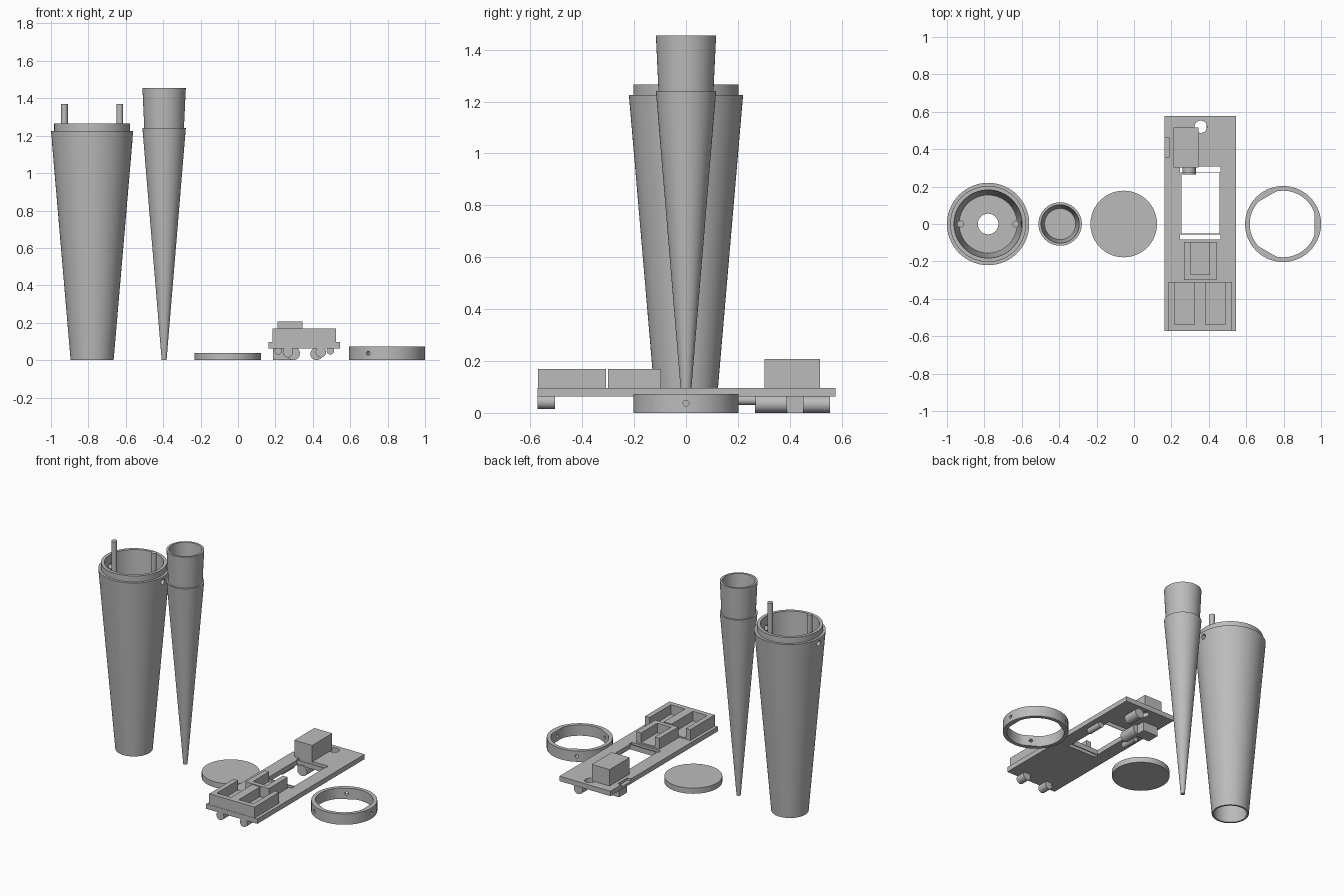
import bpy, bmesh, math
from mathutils import Matrix, Vector

if "Cube" in bpy.data.objects:
    bpy.data.objects.remove(bpy.data.objects["Cube"])

grey = bpy.data.materials.new("plain_grey")
grey.diffuse_color = (0.5, 0.5, 0.5, 1)
grey.use_nodes = True
grey.node_tree.nodes["Principled BSDF"].inputs["Base Color"].default_value = grey.diffuse_color


def finish(name, bm, smooth=True):
    bmesh.ops.recalc_face_normals(bm, faces=bm.faces)
    me = bpy.data.meshes.new(name)
    bm.to_mesh(me)
    bm.free()
    me.materials.append(grey)
    ob = bpy.data.objects.new(name, me)
    bpy.context.collection.objects.link(ob)
    if smooth:
        shade(ob)
    return ob


def activate(ob):
    bpy.ops.object.select_all(action='DESELECT')
    ob.select_set(True)
    bpy.context.view_layer.objects.active = ob


def shade(ob):
    activate(ob)
    bpy.ops.object.shade_smooth_by_angle(angle=math.radians(30))


def lathe(name, profile, x, steps=72):
    """Turn a closed (radius, height) profile around a vertical axis at x."""
    bm = bmesh.new()
    vs = [bm.verts.new((r, 0, z)) for r, z in profile]
    es = [bm.edges.new((vs[i], vs[(i + 1) % len(vs)])) for i in range(len(vs))
          if profile[i][0] > 0 or profile[(i + 1) % len(vs)][0] > 0]
    bmesh.ops.spin(bm, geom=vs + es, axis=(0, 0, 1), cent=(0, 0, 0),
                   angle=2 * math.pi, steps=steps)
    bmesh.ops.remove_doubles(bm, verts=bm.verts, dist=1e-5)
    bmesh.ops.translate(bm, verts=bm.verts, vec=(x, 0, 0))
    return finish(name, bm)


def box(name, x0, x1, y0, y1, z0, z1):
    bm = bmesh.new()
    m = Matrix.Translation(((x0 + x1) / 2, (y0 + y1) / 2, (z0 + z1) / 2)) \
        @ Matrix.Diagonal((x1 - x0, y1 - y0, z1 - z0, 1))
    bmesh.ops.create_cube(bm, size=1, matrix=m)
    return finish(name, bm, False)


def rod(name, a, b, r, seg=32):
    """Cylinder between two points."""
    a, b = Vector(a), Vector(b)
    bm = bmesh.new()
    m = Matrix.Translation((a + b) / 2) @ (b - a).to_track_quat('Z', 'Y').to_matrix().to_4x4()
    bmesh.ops.create_cone(bm, cap_ends=True, segments=seg, radius1=r, radius2=r,
                          depth=(b - a).length, matrix=m)
    return finish(name, bm)


def cut(ob, *cutters):
    for c in cutters:
        c.hide_render = True
        mod = ob.modifiers.new("cut", 'BOOLEAN')
        mod.operation, mod.solver, mod.object = 'DIFFERENCE', 'EXACT', c
        activate(ob)
        bpy.ops.object.modifier_apply(modifier=mod.name)
        bpy.data.objects.remove(c)
    shade(ob)


# Large hollow tapered tube with a stepped rim and a pierced inner floor
TX = -0.78
tube = lathe("large_tube", [(.103, 0), (.115, 0), (.22, 1.225), (.203, 1.225), (.203, 1.265),
                            (.182, 1.265), (.155, .85), (.055, .85), (.055, .83), (.153, .83)], TX)
cut(tube, rod("hole_cutter", (TX - .3, 0, 1.19), (TX + .3, 0, 1.19), .018))
for s in (-1, 1):
    rod("rim_peg", (TX + s * .148, 0, .95), (TX + s * .148, 0, 1.37), .018)

# Slim cone with a flared socket on top
lathe("slim_cone", [(0, 0), (.013, 0), (.116, 1.24), (.106, 1.24), (.116, 1.455),
                    (.102, 1.455), (.083, 1.22), (0, 1.22)], -.395)

# Flat lid disc
rod("lid_disc", (-.055, 0, 0), (-.055, 0, .038), .178, 72)

# Collar ring: bore flattened at three bosses, each with a radial screw hole
RX = .797
ring = lathe("collar_ring", [(.178, 0), (.203, 0), (.203, .073), (.178, .073)], RX)
bm = bmesh.new()
bm.from_mesh(ring.data)
for v in bm.verts:
    p = Vector((v.co.x - RX, v.co.y))
    if p.length < .19:
        for k in range(3):
            d = Vector((math.cos(k * 2 * math.pi / 3), math.sin(k * 2 * math.pi / 3)))
            over = p.dot(d) - .169
            if over > 0:
                p -= d * over
        v.co.x, v.co.y = p.x + RX, p.y
bm.to_mesh(ring.data)
bm.free()
for k in range(3):
    c, s = math.cos(k * 2 * math.pi / 3), math.sin(k * 2 * math.pi / 3)
    cut(ring, rod("screw_cutter", (RX + c * .14, s * .14, .037), (RX + c * .23, s * .23, .037), .011, 20))

# Chassis plate with central window, cross slots, cable hole and side recess
CX = .355
plate = box("chassis_plate", .163, .546, -.573, .577, .063, .096)
cut(plate,
    box("window_cutter", .254, .457, -.05, .272, 0, .2),
    box("rear_slot_cutter", .246, .463, .275, .307, 0, .2),
    box("front_slot_cutter", .246, .463, -.083, -.057, 0, .2),
    rod("cable_cutter", (.357, .52, 0), (.357, .52, .2), .033),
    box("recess_cutter", .1, .19, .355, .46, .08, .2))

# Front tray with two channels open to the rear
tray = box("front_tray", .184, .524, -.571, -.309, .09, .17)
cut(tray, box("channel_cutter", .217, .324, -.537, -.2, .105, .3),
    box("channel_cutter", .383, .49, -.537, -.2, .105, .3))

# Middle tray, single channel open to the rear
holder = box("middle_tray", .267, .441, -.3, -.097, .09, .17)
cut(holder, box("channel_cutter", .302, .404, -.27, 0, .105, .3))

# Rear housing and the block under the plate
box("rear_housing", .211, .345, .302, .517, .09, .207)
box("lower_block", .187, .3, .365, .45, 0, .07)

# Rollers under the plate
rod("rear_roller_left", (.295, .265, .036), (.295, .39, .036), .036)
rod("rear_roller_right", (.42, .45, .033), (.42, .555, .033), .033)
for s in (-1, 1):
    rod("front_roller", (CX + s * .088, -.573, .043), (CX + s * .088, -.505, .043), .028)
    rod("side_roller", (CX + s * .139, .16, .05), (CX + s * .139, .27, .05), .02)
